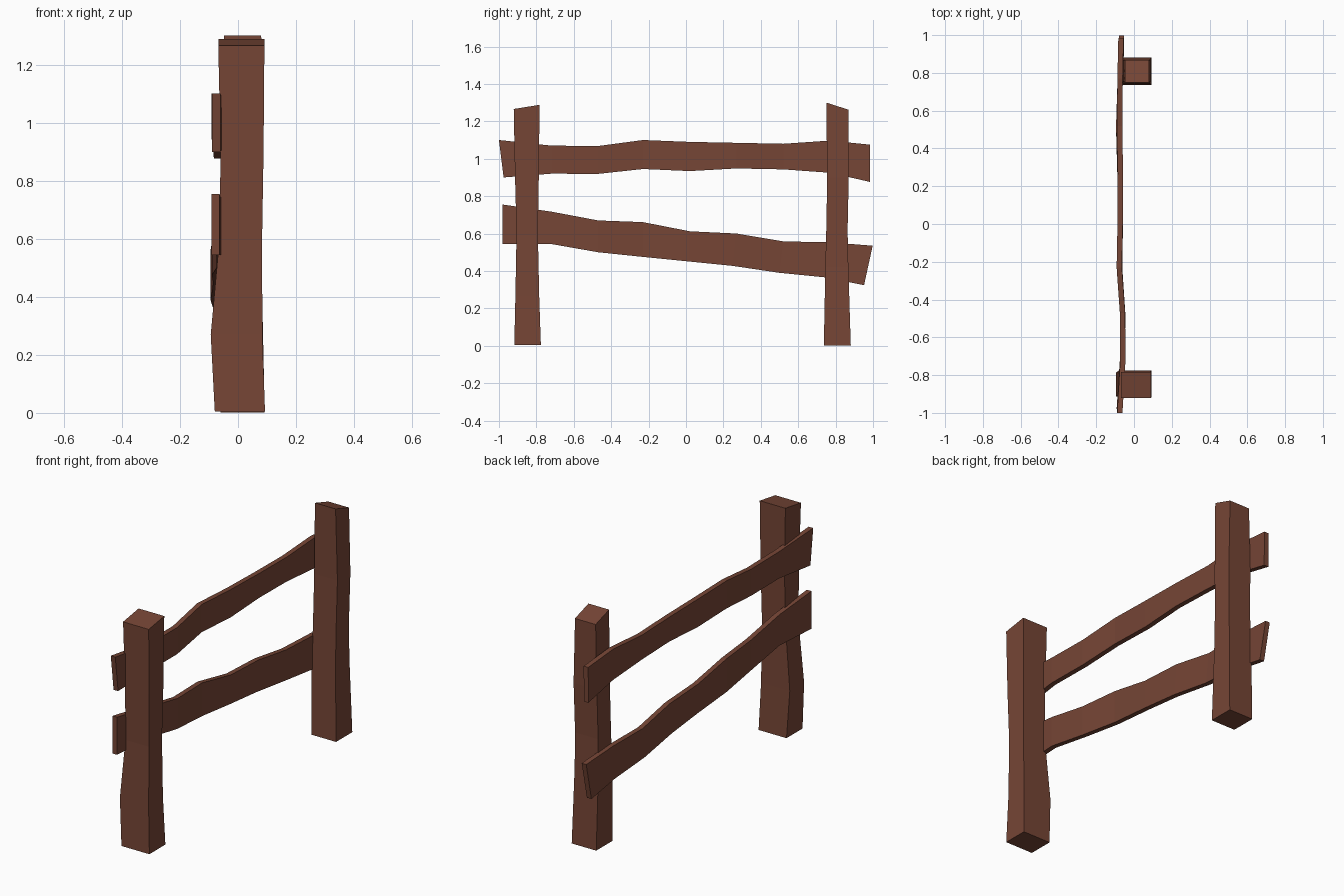
import bpy, bmesh

wood = bpy.data.materials.new("wood")
wood.diffuse_color = (0.18, 0.06, 0.036, 1)


def loft(name, rings):
    """Skin a chain of four-cornered rings and cap both ends."""
    bm = bmesh.new()
    loops = [[bm.verts.new(p) for p in ring] for ring in rings]
    for a, b in zip(loops, loops[1:]):
        for i in range(4):
            j = (i + 1) % 4
            bm.faces.new((a[i], a[j], b[j], b[i]))
    bm.faces.new(loops[0])
    bm.faces.new(loops[-1])
    bmesh.ops.recalc_face_normals(bm, faces=bm.faces)
    mesh = bpy.data.meshes.new(name)
    bm.to_mesh(mesh)
    bm.free()
    mesh.materials.append(wood)
    ob = bpy.data.objects.new(name, mesh)
    bpy.context.collection.objects.link(ob)


def post(name, sections, front_top, back_top):
    """Sections are (z, x0, x1, y0, y1); the top is cut on a slant."""
    rings = [[(x0, y0, z), (x1, y0, z), (x1, y1, z), (x0, y1, z)]
             for z, x0, x1, y0, y1 in sections]
    tops = (front_top, front_top, back_top, back_top)
    rings[-1] = [(x, y, t) for (x, y, _), t in zip(rings[-1], tops)]
    loft(name, rings)


def rail(name, sections, thickness=0.028):
    """Sections are (y_top, z_top, y_bottom, z_bottom, x of outer face)."""
    loft(name, [[(x, yb, zb), (x + thickness, yb, zb),
                 (x + thickness, yt, zt), (x, yt, zt)]
                for yt, zt, yb, zb, x in sections])


# Upright posts
post("front_post", [
    (0.005, -0.08, 0.093, -0.918, -0.776),
    (0.27, -0.094, 0.084, -0.912, -0.785),
    (0.60, -0.064, 0.083, -0.906, -0.792),
    (0.90, -0.06, 0.088, -0.914, -0.787),
    (1.27, -0.068, 0.091, -0.921, -0.783)], 1.266, 1.288)
post("back_post", [
    (0.002, -0.06, 0.092, 0.737, 0.881),
    (0.42, -0.064, 0.083, 0.745, 0.868),
    (0.62, -0.06, 0.083, 0.75, 0.864),
    (0.90, -0.056, 0.088, 0.755, 0.870),
    (1.27, -0.048, 0.08, 0.75, 0.869)], 1.30, 1.262)

# Wavy rails nailed across the posts
rail("upper_rail", [
    (-1.0, 1.10, -0.975, 0.90, -0.089),
    (-0.72, 1.07, -0.72, 0.92, -0.073),
    (-0.47, 1.068, -0.47, 0.919, -0.075),
    (-0.23, 1.10, -0.23, 0.945, -0.092),
    (0.02, 1.09, 0.02, 0.934, -0.087),
    (0.27, 1.085, 0.27, 0.948, -0.086),
    (0.52, 1.08, 0.52, 0.943, -0.09),
    (0.77, 1.097, 0.77, 0.925, -0.088),
    (0.985, 1.075, 0.983, 0.876, -0.083)])
rail("lower_rail", [
    (-0.98, 0.755, -0.98, 0.544, -0.092),
    (-0.72, 0.717, -0.72, 0.544, -0.075),
    (-0.47, 0.67, -0.47, 0.50, -0.074),
    (-0.23, 0.661, -0.23, 0.475, -0.09),
    (0.02, 0.612, 0.02, 0.45, -0.086),
    (0.27, 0.60, 0.25, 0.427, -0.088),
    (0.52, 0.558, 0.50, 0.39, -0.095),
    (0.77, 0.553, 0.75, 0.365, -0.087),
    (0.998, 0.535, 0.952, 0.324, -0.08)])
